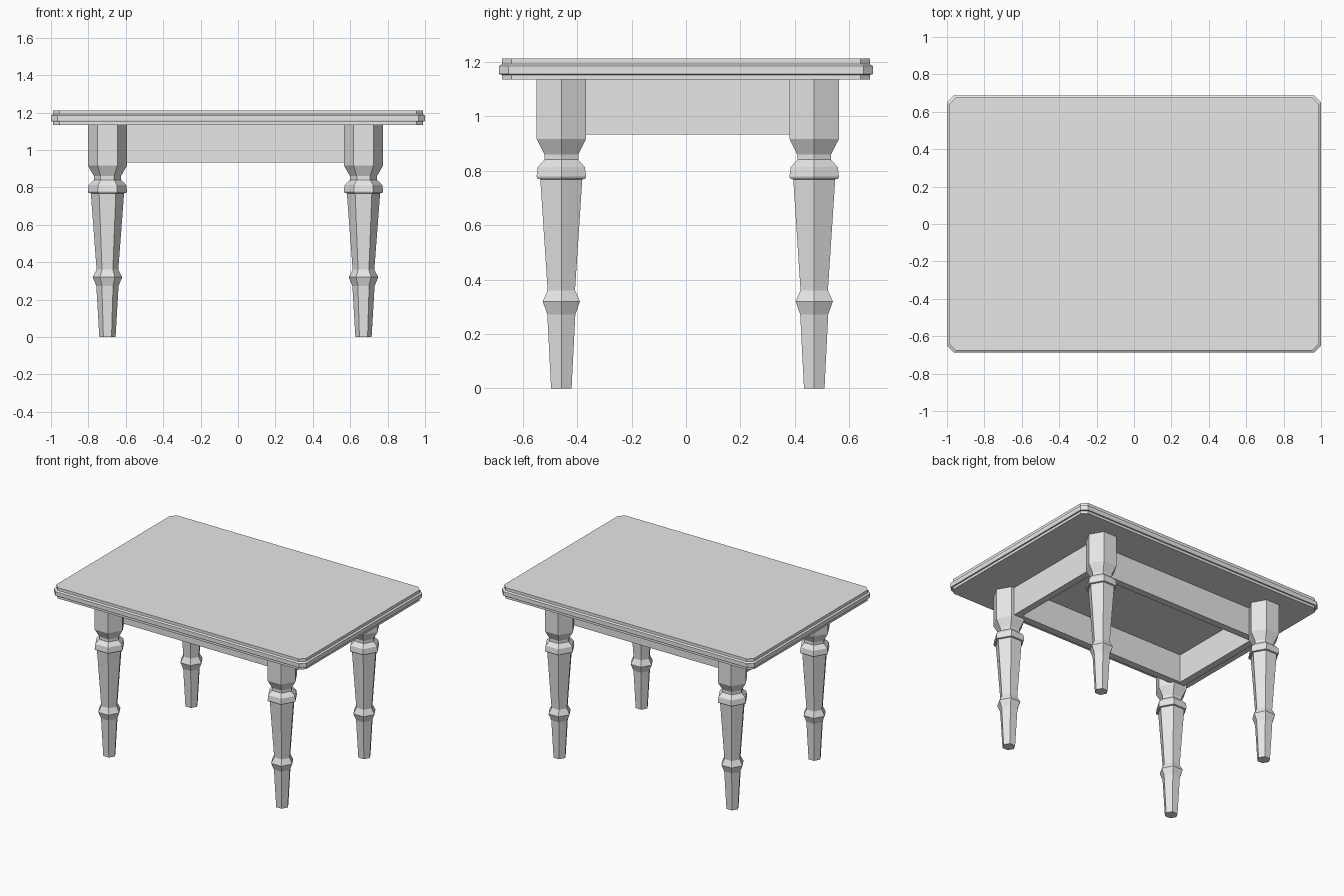
import bpy
import bmesh
from math import cos, sin, pi

cube = bpy.data.objects.get("Cube")
if cube:
    bpy.data.objects.remove(cube, do_unlink=True)

grey = bpy.data.materials.new("plain_grey")
grey.use_nodes = True
GREY = (0.8, 0.8, 0.8, 1.0)
grey.diffuse_color = GREY
grey.node_tree.nodes["Principled BSDF"].inputs["Base Color"].default_value = GREY


def loft(name, outlines, location=(0, 0, 0), closed=False):
    """Skin a stack of outlines; cap the ends, or join them into a ring."""
    bm = bmesh.new()
    loops = [[bm.verts.new(p) for p in outline] for outline in outlines]
    n = len(loops[0])
    pairs = list(zip(loops, loops[1:]))
    if closed:
        pairs.append((loops[-1], loops[0]))
    else:
        bm.faces.new(loops[0])
        bm.faces.new(loops[-1])
    for a, b in pairs:
        for i in range(n):
            j = (i + 1) % n
            bm.faces.new((a[i], a[j], b[j], b[i]))
    bmesh.ops.recalc_face_normals(bm, faces=bm.faces)
    mesh = bpy.data.meshes.new(name)
    bm.to_mesh(mesh)
    bm.free()
    mesh.materials.append(grey)
    obj = bpy.data.objects.new(name, mesh)
    obj.location = location
    bpy.context.collection.objects.link(obj)
    return obj


def rectangle(hx, hy, z):
    return [(-hx, -hy, z), (hx, -hy, z), (hx, hy, z), (-hx, hy, z)]


def clipped_rectangle(hx, hy, cut, z):
    return [(-hx + cut, -hy, z), (hx - cut, -hy, z), (hx, -hy + cut, z), (hx, hy - cut, z),
            (hx - cut, hy, z), (-hx + cut, hy, z), (-hx, hy - cut, z), (-hx, -hy + cut, z)]


def hexagon(r, z):
    return [(r * cos(i * pi / 3), r * sin(i * pi / 3), z) for i in range(6)]


# Tabletop with a moulded rim and clipped corners: (inset, height)
rim = [(0.011, 1.134), (0.011, 1.152), (0.002, 1.153), (0, 1.158),
       (0, 1.184), (0.011, 1.191), (0.011, 1.211)]
loft("tabletop", [clipped_rectangle(1 - d, 0.687 - d, 0.035, z) for d, z in rim])

# Six-sided turned legs: (radius, height)
turning = [(0.0435, 0), (0.0595, 0.272), (0.079, 0.32), (0.058, 0.36),
           (0.089, 0.768), (0.101, 0.77), (0.105, 0.778), (0.100, 0.813),
           (0.072, 0.84), (0.072, 0.86), (0.105, 0.917), (0.105, 1.136)]
for side, x in (("right", -0.698), ("left", 0.671)):
    for end, y in (("front", -0.458), ("back", 0.471)):
        loft(f"{end}_{side}_leg", [hexagon(r, z) for r, z in turning], (x, y, 0))

# Apron frame joining the legs
LOW, HIGH = 0.932, 1.136
loft("apron", [rectangle(0.715, 0.40, LOW), rectangle(0.715, 0.40, HIGH),
               rectangle(0.665, 0.35, HIGH), rectangle(0.665, 0.35, LOW)],
     (-0.013, 0.006, 0), closed=True)
